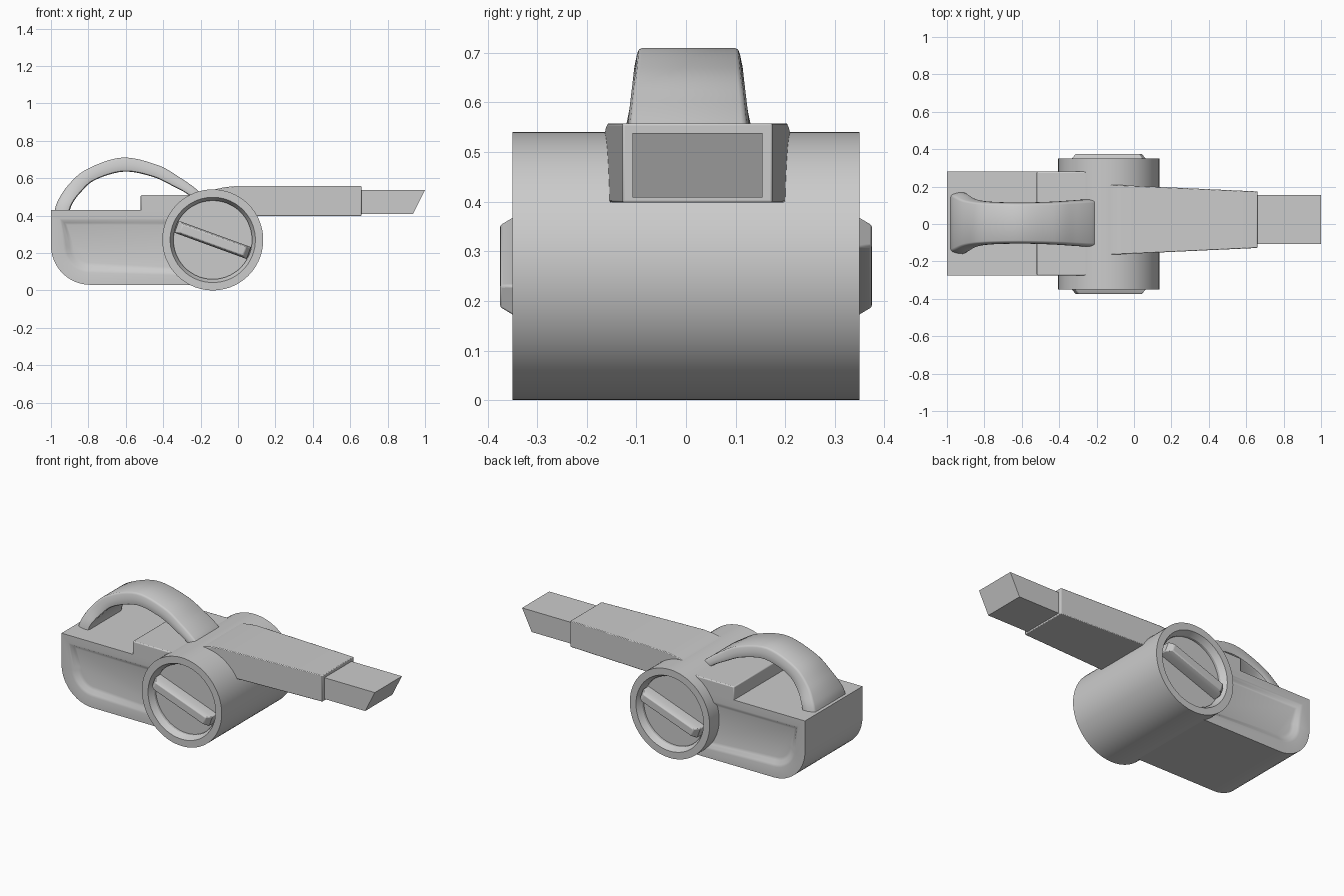
import bpy, bmesh, math
from mathutils import Matrix, Vector

if "Cube" in bpy.data.objects:
    bpy.data.objects.remove(bpy.data.objects["Cube"])

CX, CZ = -0.135, 0.27   # hub axis


def finish(name, bm, angle=35, bevel=0):
    bmesh.ops.recalc_face_normals(bm, faces=bm.faces)
    me = bpy.data.meshes.new(name)
    bm.to_mesh(me)
    bm.free()
    ob = bpy.data.objects.new(name, me)
    bpy.context.collection.objects.link(ob)
    bpy.ops.object.select_all(action='DESELECT')
    ob.select_set(True)
    bpy.context.view_layer.objects.active = ob
    bpy.ops.object.shade_smooth_by_angle(angle=math.radians(angle))
    if bevel:
        m = ob.modifiers.new("bevel", 'BEVEL')
        m.width, m.segments = bevel, 2
        m.limit_method, m.angle_limit = 'ANGLE', math.radians(40)
    return ob


def prism(pts, y_range):
    """Extrude an xz profile; y_range(x) gives the two side positions."""
    bm = bmesh.new()
    sides = [[bm.verts.new((x, y_range(x)[k], z)) for x, z in pts] for k in (0, 1)]
    caps = [bm.faces.new(s) for s in sides]
    for i in range(len(pts)):
        j = (i + 1) % len(pts)
        bm.faces.new((sides[0][i], sides[0][j], sides[1][j], sides[1][i]))
    bmesh.ops.recalc_face_normals(bm, faces=bm.faces)
    return bm, caps


def loft(rings, close_ends=True):
    bm = bmesh.new()
    vs = [[bm.verts.new(p) for p in r] for r in rings]
    for a, b in zip(vs, vs[1:]):
        for i in range(len(a)):
            j = (i + 1) % len(a)
            bm.faces.new((a[i], a[j], b[j], b[i]))
    if close_ends:
        bm.faces.new(vs[0])
        bm.faces.new(vs[-1])
    return bm


# Body with rounded lower corner and soft side recesses
arc = [(-0.79 - 0.21 * math.sin(a), 0.24 - 0.21 * math.cos(a))
       for a in (math.pi / 2 * i / 12 for i in range(13))]
bm, caps = prism([(-0.1, 0.43), (-0.1, 0.03)] + arc + [(-1, 0.43)],
                 lambda x: (-0.275, 0.28))
for cap in caps:
    for t, d in ((0.065, 0), (0.015, -0.004), (0.02, -0.014), (0.018, -0.004)):
        bmesh.ops.inset_region(bm, faces=[cap], thickness=t, depth=d)
finish("body", bm)

# Raised deck
bm, _ = prism([(-0.52, 0.42), (-0.52, 0.51), (-0.18, 0.51), (-0.18, 0.42)],
              lambda x: (-0.275, 0.28))
finish("deck", bm, bevel=0.006)

# Hub drum with a dished recess at each end
N = 72
profile = [(0.0005, -0.30), (0.21, -0.30), (0.21, -0.315), (0.228, -0.35), (0.27, -0.35)]
profile += [(r, -y) for r, y in reversed(profile)]
bm = loft([[(CX + r * math.cos(2 * math.pi * i / N), y, CZ + r * math.sin(2 * math.pi * i / N))
            for i in range(N)] for r, y in profile])
finish("hub", bm, angle=25)

# Slanted grip bar in each recess, turned half way round for the back
for name, turn in (("front_grip", 0), ("back_grip", math.pi)):
    bm = loft([[(sx * l, y, sz * w) for sx, sz in ((-1, -1), (1, -1), (1, 1), (-1, 1))]
               for y, l, w in ((-0.29, 0.208, 0.034), (-0.345, 0.205, 0.034),
                               (-0.375, 0.18, 0.024))])
    bmesh.ops.transform(bm, verts=bm.verts, matrix=Matrix.Translation((CX, 0, CZ))
                        @ Matrix.Rotation(turn, 4, 'Z')
                        @ Matrix.Rotation(math.radians(20), 4, 'Y'))
    finish(name, bm, bevel=0.005)


# Tapered arm
def arm_sides(x):
    h = 0.187 - 0.046 * (x + 0.12)
    return 0.023 - h, 0.023 + h


bm, _ = prism([(-0.16, 0.52), (-0.12, 0.541), (-0.07, 0.552), (-0.01, 0.558), (0.66, 0.558),
               (0.66, 0.398), (-0.1, 0.398)], arm_sides)
finish("arm", bm, bevel=0.004)

# Slant-cut tip
bm, _ = prism([(0.6, 0.538), (1, 0.538), (0.935, 0.408), (0.6, 0.408)],
              lambda x: (-0.108, 0.154))
finish("tip", bm)

# Arched handle: outer x z, inner x z, half width
keys = [Vector(k) for k in (
    (-0.985, 0.41, -0.905, 0.41, 0.168), (-0.965, 0.475, -0.885, 0.465, 0.156),
    (-0.91, 0.56, -0.84, 0.525, 0.130), (-0.81, 0.647, -0.765, 0.59, 0.115),
    (-0.62, 0.71, -0.61, 0.635, 0.110), (-0.43, 0.67, -0.455, 0.607, 0.114),
    (-0.31, 0.603, -0.345, 0.556, 0.121), (-0.225, 0.543, -0.27, 0.515, 0.126),
    (-0.19, 0.505, -0.22, 0.47, 0.126))]
half = [(0.9, 0), (0.98, 0.06), (1, 0.2), (0.99, 0.5), (0.94, 0.85), (0.91, 0.95), (0.85, 1)]
section = half + [(-w, t) for w, t in reversed(half)]
ext = [2 * keys[0] - keys[1]] + keys + [2 * keys[-1] - keys[-2]]
rings = []
for i in range(1, len(ext) - 2):
    p, a, b, n = ext[i - 1:i + 3]
    for s in range(6 + (i == len(ext) - 3)):
        t = s / 6
        k = 0.5 * (2 * a + (b - p) * t + (2 * p - 5 * a + 4 * b - n) * t * t
                   + (3 * a - p - 3 * b + n) * t ** 3)
        rings.append([(k[2] + (k[0] - k[2]) * u, 0.005 + k[4] * w, k[3] + (k[1] - k[3]) * u)
                      for w, u in section])
finish("handle", loft(rings), angle=50)
